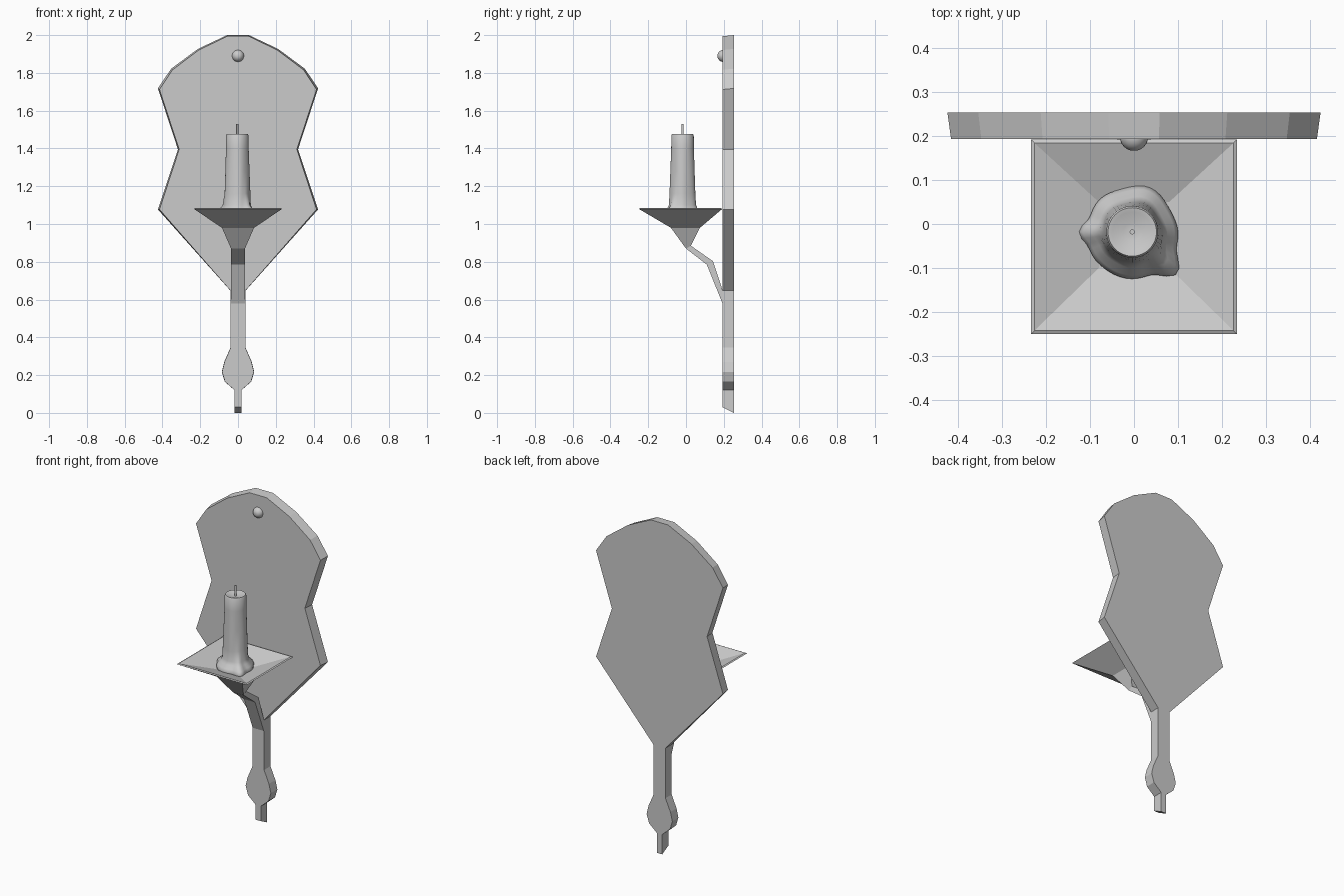
import bpy, bmesh, math

if "Cube" in bpy.data.objects:
    bpy.data.objects.remove(bpy.data.objects["Cube"], do_unlink=True)

GREY = (0.6, 0.6, 0.6, 1.0)
grey = bpy.data.materials.new("plain_grey")
grey.use_nodes = True
grey.diffuse_color = GREY
grey.node_tree.nodes["Principled BSDF"].inputs["Base Color"].default_value = GREY


def loft(name, rings, smooth=False):
    """Skin a stack of equal-length rings and cap both ends."""
    bm = bmesh.new()
    loops = [[bm.verts.new(p) for p in ring] for ring in rings]
    for a, b in zip(loops, loops[1:]):
        for i in range(len(a)):
            j = (i + 1) % len(a)
            bm.faces.new((a[i], a[j], b[j], b[i]))
    bm.faces.new(loops[0])
    bm.faces.new(loops[-1])
    bmesh.ops.recalc_face_normals(bm, faces=bm.faces)
    mesh = bpy.data.meshes.new(name)
    bm.to_mesh(mesh)
    bm.free()
    mesh.materials.append(grey)
    obj = bpy.data.objects.new(name, mesh)
    bpy.context.collection.objects.link(obj)
    if smooth:
        bpy.ops.object.select_all(action='DESELECT')
        obj.select_set(True)
        bpy.context.view_layer.objects.active = obj
        bpy.ops.object.shade_smooth_by_angle(angle=math.radians(50))
    return obj


def rect(x, y0, y1, z0, z1=None):
    """Rectangle ring, z0 along the front edge and z1 along the back."""
    z1 = z0 if z1 is None else z1
    return [(-x, y0, z0), (x, y0, z0), (x, y1, z1), (-x, y1, z1)]


def circle(r, z, cx, cy, n=24):
    return [(cx + r * math.cos(math.tau * i / n), cy + r * math.sin(math.tau * i / n), z)
            for i in range(n)]


# Wall plate: half outline mirrored, front face slightly smaller
half = [(.058, 2), (.212, 1.927), (.354, 1.822), (.424, 1.718), (.318, 1.395), (.424, 1.077),
        (.04, .647), (.04, .345), (.073, .27), (.086, .217), (.07, .165), (.018, .12), (.018, 0)]
outline = half + [(-x, z) for x, z in reversed(half)]
front = [(x * .98, .193, .03 if z == 0 else z - .006 * (z > 1.5)) for x, z in outline]
back = [(x, .253, z) for x, z in outline]
loft("wall_plate", [front, back])

# Bent support arm
loft("support_arm", [rect(.037, .0, .026, .87, .885), rect(.037, .11, .143, .785, .803),
                     rect(.037, .195, .195, .575, .645)])

# Square drip tray tapering to the arm
loft("drip_tray", [rect(.037, .0, .026, .87, .885), rect(.085, -.08, .074, .98),
                   rect(.234, -.25, .192, 1.08), rect(.226, -.242, .184, 1.084),
                   rect(.08, -.10, .05, 1.035)])


# Candle with melted, dripping base
def wax_radius(r, z, a):
    melt = max(0, min(1, (1.13 - z) / .07))
    bump = 0
    for angle, size, width in ((180, .022, 12), (-43, .04, 15), (75, .004, 25), (-110, .006, 25)):
        d = (math.degrees(a) - angle + 180) % 360 - 180
        bump += size * math.exp(-(d / width) ** 2)
    flute = .0025 * math.cos(5 * a + .6) * (1.48 - z) / .4
    return r + bump * melt + flute


profile = [(.085, 1.025), (.1, 1.035), (.102, 1.048), (.094, 1.064), (.078, 1.08), (.07, 1.1),
           (.068, 1.16), (.064, 1.28), (.06, 1.4), (.059, 1.47), (.055, 1.477), (.045, 1.475),
           (.02, 1.466), (.006, 1.466)]
SIDES = 48
rings = []
for r, z in profile:
    ring = []
    for i in range(SIDES):
        a = math.tau * i / SIDES
        w = wax_radius(r, z, a)
        ring.append((-.004 + w * math.cos(a), -.018 + w * math.sin(a), z))
    rings.append(ring)
loft("candle", rings, smooth=True)

# Wick
loft("wick", [circle(.006, z, -.004, -.018, 8) for z in (1.46, 1.53)], smooth=True)

# Round nail head
R = .032
dome = []
for k in range(1, 12):
    t = math.pi * k / 12
    dome.append([(x, .198 - R * math.cos(t), 1.89 + y)
                 for x, y, _ in circle(R * math.sin(t), 0, 0, 0)])
loft("nail_head", dome, smooth=True)
